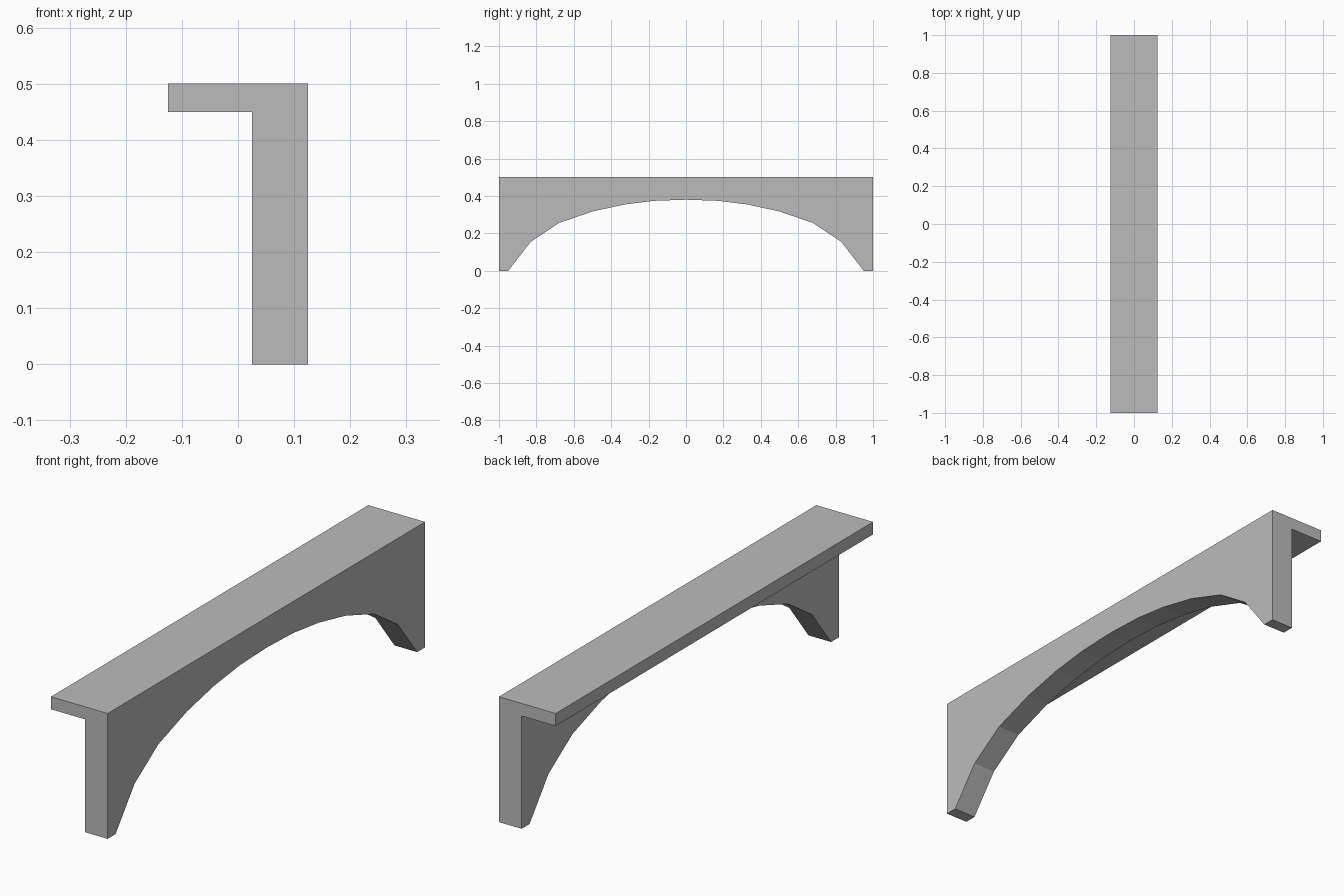
import bpy
import bmesh
from mathutils import Vector

cube = bpy.data.objects.get("Cube")
if cube:
    bpy.data.objects.remove(cube, do_unlink=True)

grey = bpy.data.materials.new("plain_grey")
grey.use_nodes = True
grey.diffuse_color = (0.5, 0.5, 0.5, 1)
grey.node_tree.nodes["Principled BSDF"].inputs["Base Color"].default_value = (0.5, 0.5, 0.5, 1)


def prism(name, outline, offset):
    """Extrude a closed 3D outline along an offset."""
    bm = bmesh.new()
    face = bm.faces.new([bm.verts.new(p) for p in outline])
    ext = bmesh.ops.extrude_face_region(bm, geom=[face], use_keep_orig=True)
    verts = [g for g in ext["geom"] if isinstance(g, bmesh.types.BMVert)]
    bmesh.ops.translate(bm, verts=verts, vec=Vector(offset))
    bmesh.ops.recalc_face_normals(bm, faces=bm.faces[:])
    mesh = bpy.data.meshes.new(name)
    bm.to_mesh(mesh)
    bm.free()
    mesh.materials.append(grey)
    obj = bpy.data.objects.new(name, mesh)
    bpy.context.collection.objects.link(obj)
    return obj


# L-shaped beam: tall web on the left, thin ledge across the top
left, inner, top, ledge_base = 0.125, 0.025, 0.5, 0.45
section = [(inner, 0), (left, 0), (left, top), (-left, top),
           (-left, ledge_base), (inner, ledge_base)]
beam = prism("arched_shelf_beam", [(x, -1, z) for x, z in section], (0, 2, 0))

# Faceted arch opening, mirrored about the middle
half_arch = [(0.95, 0), (0.83, 0.155), (0.68, 0.255), (0.5, 0.317),
             (0.33, 0.354), (0.17, 0.374)]
arch = half_arch + [(0, 0.38)] + [(-y, z) for y, z in reversed(half_arch)]
arch = [(0.95, -0.1)] + arch + [(-0.95, -0.1)]
cutter = prism("arch_cutter", [(-0.1, y, z) for y, z in arch], (0.4, 0, 0))
cutter.hide_render = True

# Cut the opening, then keep only the finished beam
cut = beam.modifiers.new("arch_cut", 'BOOLEAN')
cut.operation = 'DIFFERENCE'
cut.solver = 'EXACT'
cut.object = cutter
bpy.context.view_layer.objects.active = beam
bpy.ops.object.modifier_apply(modifier=cut.name)
bpy.data.objects.remove(cutter, do_unlink=True)
